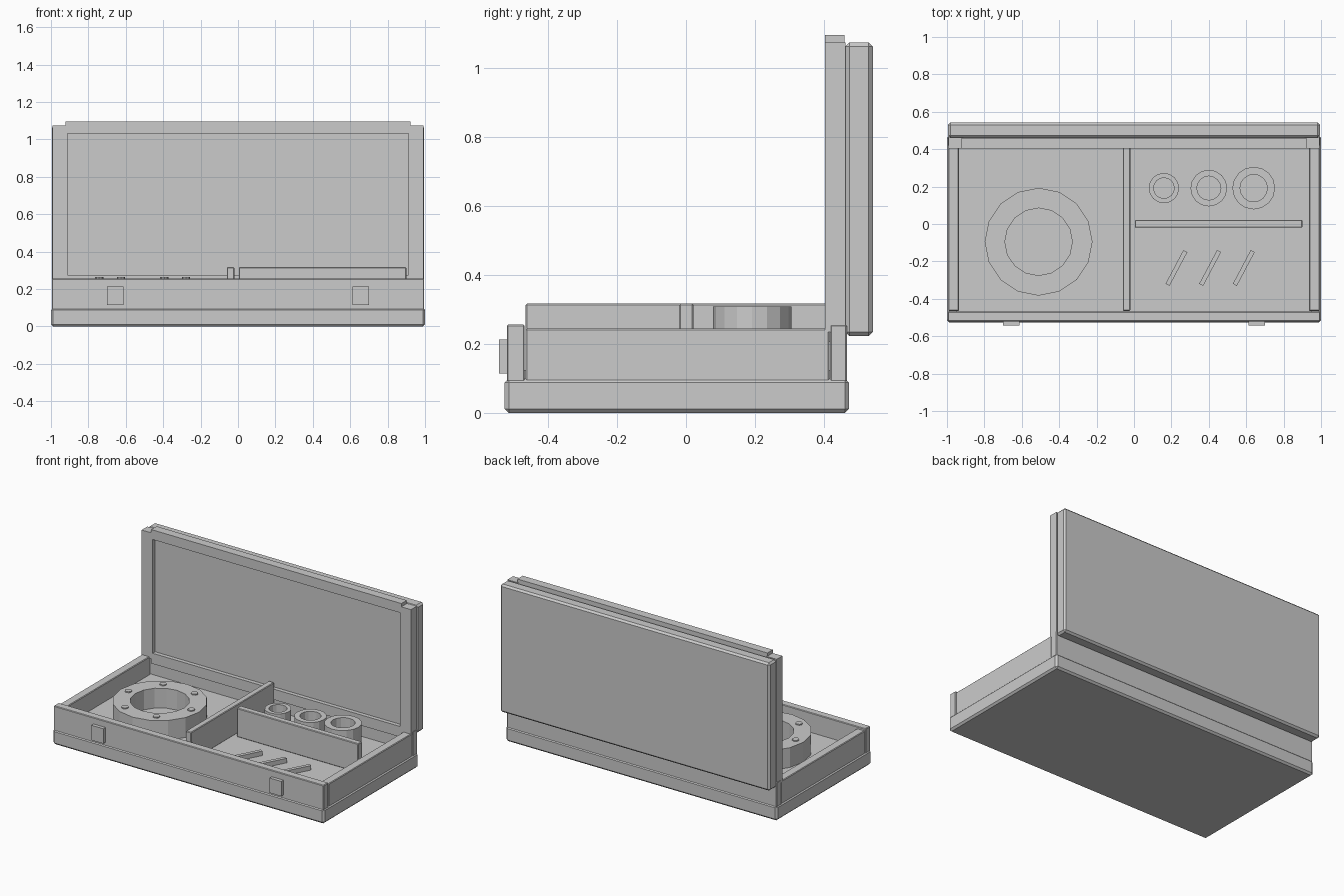
import bpy
import bmesh
from math import cos, sin, pi, radians
from mathutils import Matrix

cube = bpy.data.objects.get("Cube")
if cube:
    bpy.data.objects.remove(cube, do_unlink=True)

# Single plain grey
grey = bpy.data.materials.new("plain_grey")
grey.use_nodes = True
colour = (0.6, 0.6, 0.6, 1)
grey.diffuse_color = colour
grey.node_tree.nodes["Principled BSDF"].inputs["Base Color"].default_value = colour


def finish(name, bm, bevel=0):
    bmesh.ops.recalc_face_normals(bm, faces=bm.faces)
    mesh = bpy.data.meshes.new(name)
    bm.to_mesh(mesh)
    bm.free()
    mesh.materials.append(grey)
    obj = bpy.data.objects.new(name, mesh)
    bpy.context.collection.objects.link(obj)
    if bevel:
        mod = obj.modifiers.new("edge_bevel", 'BEVEL')
        mod.width = bevel
        mod.segments = 1
    return obj


def box(name, x, y, z, bevel=0):
    """Box given by its (low, high) range on each axis."""
    bm = bmesh.new()
    bmesh.ops.create_cube(bm, size=1)
    spans = (x, y, z)
    bmesh.ops.scale(bm, vec=[b - a for a, b in spans], verts=bm.verts)
    bmesh.ops.translate(bm, vec=[(a + b) / 2 for a, b in spans], verts=bm.verts)
    return finish(name, bm, bevel)


def tube(name, x, y, outer, inner, z0, z1, sides):
    """Open ring with flat rims, made from four loops of points."""
    bm = bmesh.new()
    loops = []
    for r, z in ((outer, z0), (outer, z1), (inner, z1), (inner, z0)):
        loops.append([bm.verts.new((x + r * cos(2 * pi * i / sides),
                                    y + r * sin(2 * pi * i / sides), z))
                      for i in range(sides)])
    for k in range(4):
        a, b = loops[k], loops[(k + 1) % 4]
        for i in range(sides):
            j = (i + 1) % sides
            bm.faces.new((a[i], a[j], b[j], b[i]))
    return finish(name, bm)


FLOOR = 0.125

# Case bottom, inner floor and the four walls
box("case_base", (-1, 1), (-0.526, 0.473), (0, 0.1), 0.012)
box("case_floor", (-0.95, 0.95), (-0.48, 0.43), (0.09, FLOOR))
box("case_front_wall", (-0.995, 0.995), (-0.52, -0.468), (0.09, 0.256), 0.004)
box("case_back_wall", (-0.995, 0.995), (0.418, 0.467), (0.09, 0.256), 0.004)
for side, s in (("left", 1), ("right", -1)):
    edge = sorted((s * 0.936, s * 0.993))
    box(f"case_{side}_wall", edge, (-0.465, 0.416), (0.09, 0.245), 0.004)
    # Lid side rails and front latches
    rail = sorted((s * 0.912, s * 0.993))
    box(f"lid_{side}_rail", rail, (0.403, 0.463), (0.235, 1.075))
    latch = sorted((s * 0.613, s * 0.7))
    box(f"{side}_latch", latch, (-0.543, -0.515), (0.114, 0.213))

# Raised lid with its inner board
box("lid_panel", (-0.994, 0.994), (0.462, 0.542), (0.223, 1.075), 0.012)
box("lid_inner_board", (-0.915, 0.915), (0.43, 0.465), (0.25, 1.05))
box("lid_top_rail", (-0.922, 0.922), (0.403, 0.46), (1.033, 1.097))
box("lid_bottom_rail", (-0.922, 0.922), (0.403, 0.46), (0.205, 0.275))

# Compartment dividers
box("long_divider", (-0.06, -0.02), (-0.465, 0.41), (FLOOR, 0.317), 0.004)
box("cross_divider", (0.005, 0.9), (-0.02, 0.022), (FLOOR, 0.317), 0.004)

# Bolted ring
RX, RY = -0.51, -0.095
tube("flange_ring", RX, RY, 0.288, 0.18, FLOOR, 0.257, 16)
for i in range(6):
    a = i * pi / 3
    bm = bmesh.new()
    bmesh.ops.create_cone(
        bm, cap_ends=True, segments=8, radius1=0.022, radius2=0.022, depth=0.014,
        matrix=Matrix.Translation((RX + 0.232 * cos(a), RY + 0.232 * sin(a), 0.257)))
    finish(f"ring_bolt_{i + 1}", bm)

# Row of sockets, growing in size
for i, (outer, inner, top) in enumerate(((0.081, 0.055, 0.275),
                                         (0.098, 0.064, 0.29),
                                         (0.114, 0.073, 0.308))):
    tube(f"socket_{i + 1}", 0.16 + 0.24 * i, 0.192, outer, inner, FLOOR, top, 16)

# Slanted rods on the floor
for i in range(3):
    rod = box(f"rod_{i + 1}", (-0.102, 0.102), (-0.012, 0.012), (FLOOR, 0.155))
    rod.location = (0.227 + 0.18 * i, -0.235, 0)
    rod.rotation_euler.z = radians(62)
